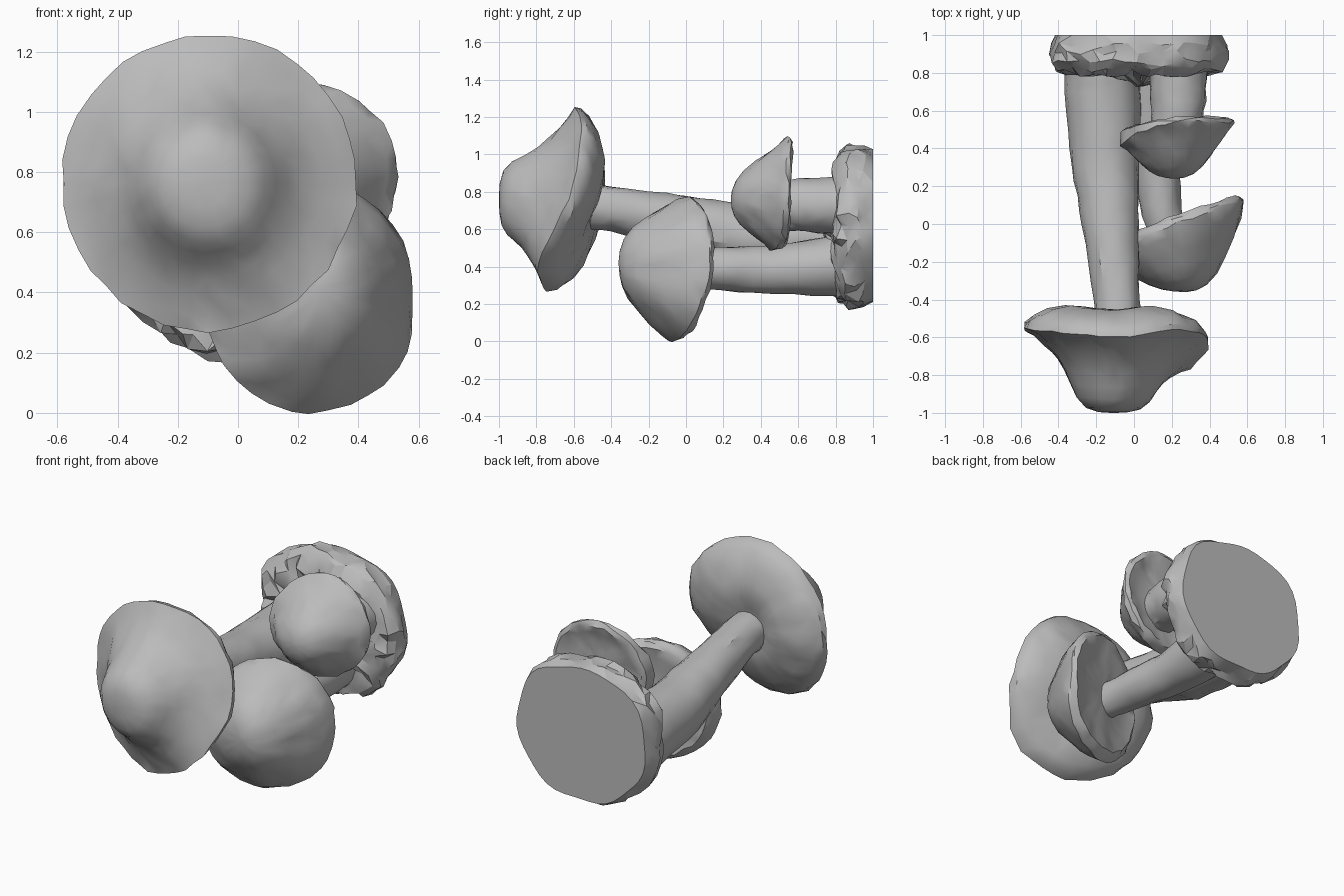
import bpy, bmesh, math, random
from mathutils import Vector

random.seed(4)
if "Cube" in bpy.data.objects:
    bpy.data.objects.remove(bpy.data.objects["Cube"])

grey = bpy.data.materials.new("plain grey")
grey.use_nodes = True
grey.diffuse_color = (0.5, 0.5, 0.5, 1)
grey.node_tree.nodes["Principled BSDF"].inputs["Base Color"].default_value = (0.5, 0.5, 0.5, 1)


def around(values, t):
    """Smooth periodic interpolation, t from 0 to 1 around the loop."""
    n = len(values)
    i, u = int(t * n), t * n - int(t * n)
    a, b, c, d = (values[(i + k) % n] for k in (-1, 0, 1, 2))
    return b + 0.5 * u * (c - a + u * (2 * a - 5 * b + 4 * c - d + u * (3 * (b - c) + d - a)))


def jitter(amount):
    return Vector([random.uniform(-amount, amount) for _ in range(3)])


def loft(name, rings, angle=30):
    """Skin a list of point rings and cap both ends."""
    bm = bmesh.new()
    loops = [[bm.verts.new(p) for p in ring] for ring in rings]
    n = len(loops[0])
    for a, b in zip(loops, loops[1:]):
        for i in range(n):
            j = (i + 1) % n
            bm.faces.new((a[i], a[j], b[j], b[i]))
    bm.faces.new(loops[0])
    bm.faces.new(loops[-1])
    bmesh.ops.triangulate(bm, faces=[f for f in bm.faces if len(f.verts) == 4])
    bmesh.ops.recalc_face_normals(bm, faces=bm.faces)
    mesh = bpy.data.meshes.new(name)
    bm.to_mesh(mesh)
    bm.free()
    obj = bpy.data.objects.new(name, mesh)
    bpy.context.collection.objects.link(obj)
    mesh.materials.append(grey)
    bpy.ops.object.select_all(action="DESELECT")
    obj.select_set(True)
    bpy.context.view_layer.objects.active = obj
    bpy.ops.object.shade_smooth_by_angle(angle=math.radians(angle))


def cap(name, centre, apex, radii, rim, dome, under, tilt, segs=40, rough=0.007):
    """Bell-shaped cap opening towards +y; tilt is how far the underside follows the wavy rim."""
    apex = Vector(apex)
    mean = sum(rim) / len(rim)
    rings = []
    for side, profile in (("dome", dome), ("under", under)):
        for f, h in profile:
            ring = []
            for i in range(segs):
                t = i / segs
                a = math.tau * t
                r, y = around(radii, t) * f, around(rim, t)
                p = Vector((centre[0] + r * math.cos(a), y, centre[1] + r * math.sin(a)))
                if side == "dome":
                    p.y = y + (apex.y - y) * h
                    p.x += (apex.x - centre[0]) * h
                    p.z += (apex.z - centre[1]) * h
                else:
                    p.y = max(y + 0.012, mean + (y - mean) * f * tilt + h) if f > 0.95 \
                        else mean + (y - mean) * f * tilt + h
                ring.append(p + jitter(rough * min(1, 2 * f * f)))
            rings.append(ring)
    loft(name, rings, 35)


def stem(name, stations, segs=18, steps=4):
    """Tapered tube through (x, y, z, radius) stations."""
    path = []
    for a, b in zip(stations, stations[1:]):
        path += [Vector(a).lerp(Vector(b), k / steps) for k in range(steps)]
    path.append(Vector(stations[-1]))
    rings = []
    for x, y, z, r in path:
        rings.append([Vector((x + r * math.cos(math.tau * i / segs), y,
                              z + r * math.sin(math.tau * i / segs))) + jitter(0.005)
                      for i in range(segs)])
    loft(name, rings)


# Caps
cap("large_cap", (-0.095, 0.765), (-0.11, -1.0, 0.765),
    [0.49, 0.49, 0.49, 0.49, 0.49, 0.49, 0.495, 0.485],
    [-0.63, -0.56, -0.60, -0.57, -0.55, -0.63, -0.74, -0.785],
    [(0.03, 1), (0.16, 0.99), (0.3, 0.94), (0.4, 0.82), (0.47, 0.66), (0.55, 0.49),
     (0.64, 0.34), (0.76, 0.2), (0.9, 0.07), (1, 0)],
    [(0.98, 0.04), (0.9, 0.085), (0.75, 0.125), (0.55, 0.16), (0.35, 0.17), (0.2, 0.14)], 0.9)
cap("lower_cap", (0.24, 0.39), (0.27, -0.36, 0.42),
    [0.345, 0.365, 0.385, 0.37, 0.36, 0.37, 0.39, 0.38],
    [0.12, 0.10, 0.01, -0.11, -0.18, -0.17, -0.07, 0.04],
    [(0.03, 1), (0.18, 0.98), (0.34, 0.92), (0.51, 0.79), (0.65, 0.61),
     (0.8, 0.39), (0.93, 0.17), (1, 0)],
    [(0.98, 0.03), (0.9, 0.055), (0.75, 0.045), (0.55, 0.035), (0.35, 0.04), (0.15, 0.04)], 0.9, 36)
cap("upper_cap", (0.23, 0.79), (0.22, 0.24, 0.76),
    [0.30, 0.305, 0.305, 0.30, 0.30, 0.30, 0.305, 0.30],
    [0.53, 0.54, 0.54, 0.48, 0.41, 0.42, 0.46, 0.51],
    [(0.03, 1), (0.16, 0.98), (0.32, 0.91), (0.47, 0.77), (0.62, 0.55),
     (0.77, 0.31), (0.9, 0.12), (1, 0)],
    [(0.98, 0.04), (0.9, 0.055), (0.75, 0.04), (0.55, 0.03), (0.35, 0.03), (0.15, 0.03)], 0.55, 32)

# Stems
stem("large_stem", [(-0.085, -0.6, 0.725, 0.125), (-0.09, -0.4, 0.71, 0.12),
                    (-0.125, 0.0, 0.63, 0.15), (-0.15, 0.3, 0.56, 0.18),
                    (-0.165, 0.7, 0.54, 0.2), (-0.17, 0.9, 0.54, 0.21)])
stem("lower_stem", [(0.19, -0.12, 0.38, 0.10), (0.14, 0.1, 0.39, 0.11),
                    (0.10, 0.45, 0.38, 0.13), (0.08, 0.9, 0.41, 0.17)])
stem("upper_stem", [(0.22, 0.46, 0.73, 0.13), (0.235, 0.65, 0.73, 0.145),
                    (0.235, 0.9, 0.72, 0.16)])

# Lumpy root base with a flat back
outline = [0.465, 0.47, 0.435, 0.49, 0.475, 0.45, 0.43, 0.46]
segs = 44
rings = []
for f, y, rough in ((0.05, 0.73, 0.02), (0.2, 0.75, 0.025), (0.4, 0.785, 0.025),
                    (0.6, 0.8, 0.025), (0.8, 0.8, 0.022), (0.92, 0.82, 0.018),
                    (0.99, 0.86, 0.016), (1.0, 0.91, 0.016), (0.98, 0.95, 0.014), (0.94, 1.0, 0)):
    ring = []
    for i in range(segs):
        a = math.tau * i / segs
        r = around(outline, i / segs) * f
        r *= 1 + 0.02 * math.sin(7 * a + 9 * y)
        ring.append(Vector((0.025 + r * math.cos(a), y, 0.61 + r * math.sin(a)))
                    + jitter(rough * min(1, 2 * f)))
    rings.append(ring)
loft("root_base", rings, 25)
